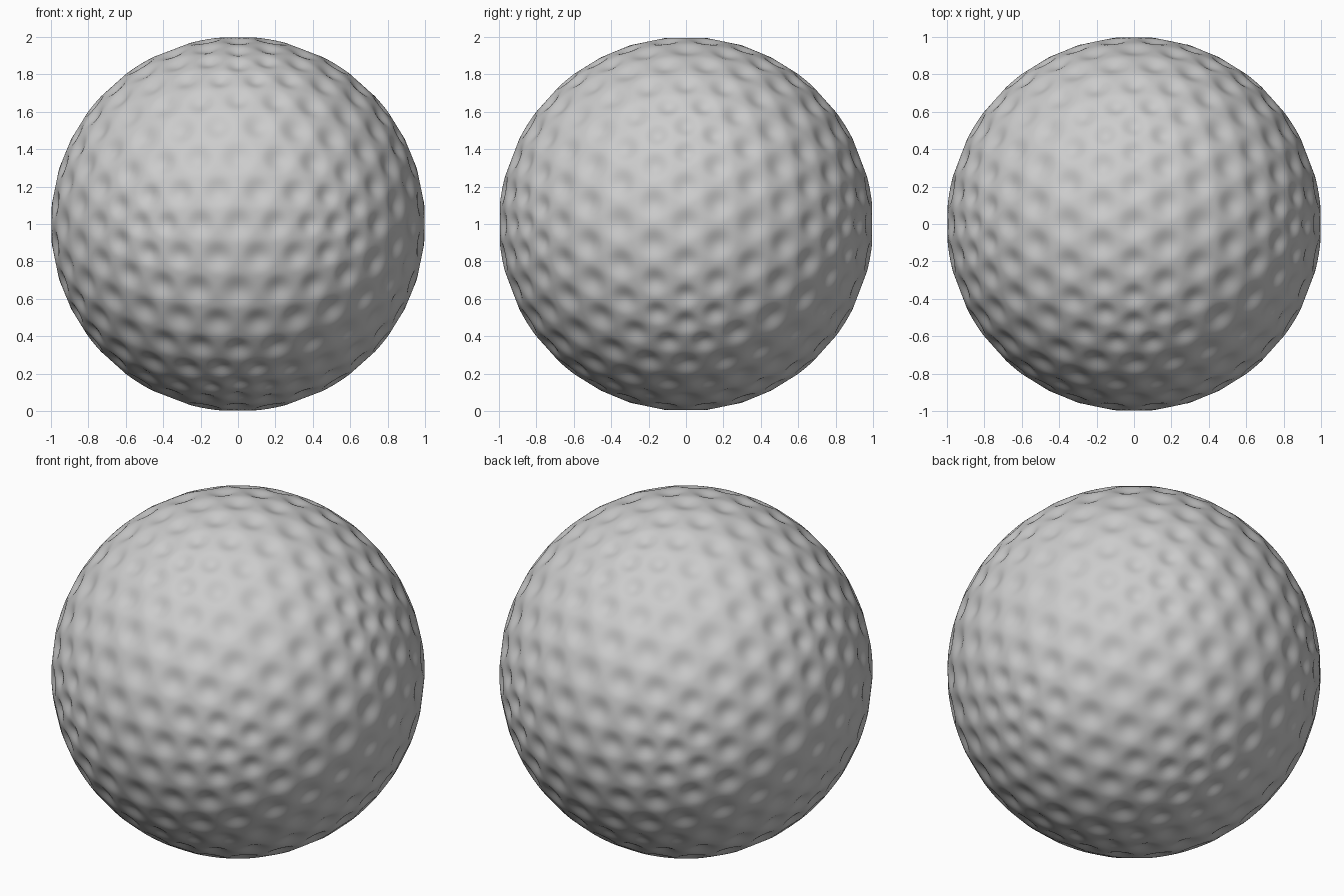
import bpy, bmesh, math
from itertools import combinations
from mathutils import Vector, kdtree

if "Cube" in bpy.data.objects:
    bpy.data.objects.remove(bpy.data.objects["Cube"])

FREQ = 6        # dimple spacings along each icosahedron edge
DEPTH = 0.021   # dimple depth

# Icosahedron corners with two-fold axes on x, y and z
phi = (1 + math.sqrt(5)) / 2
corners = []
for a in (-1, 1):
    for b in (-phi, phi):
        corners += [Vector((0, a, b)), Vector((a, b, 0)), Vector((b, 0, a))]

# Dimple centres: triangular grid on every face, pushed out to the sphere
centres = {}
for tri in combinations(corners, 3):
    if all((p - q).length < 2.1 for p, q in combinations(tri, 2)):
        for i in range(FREQ + 1):
            for j in range(FREQ + 1 - i):
                p = (tri[0] * i + tri[1] * j + tri[2] * (FREQ - i - j)).normalized()
                centres[tuple(round(c, 3) + 0.0 for c in p)] = p
centres = list(centres.values())

tree = kdtree.KDTree(len(centres))
for i, c in enumerate(centres):
    tree.insert(c, i)
tree.balance()
radius = [0.51 * tree.find_n(c, 2)[1][2] for c in centres]

# Ball surface pressed in with rounded dimples
bm = bmesh.new()
bmesh.ops.create_icosphere(bm, subdivisions=7, radius=1)
for v in bm.verts:
    n = v.co.normalized()
    _, i, d = tree.find(n)
    t = min(d / radius[i], 1)
    v.co = n * (1 - DEPTH * (0.5 + 0.5 * math.cos(math.pi * t))) + Vector((0, 0, 1))
for f in bm.faces:
    f.smooth = True
mesh = bpy.data.meshes.new("dimpled_ball")
bm.to_mesh(mesh)
bm.free()
ball = bpy.data.objects.new("dimpled_ball", mesh)
bpy.context.collection.objects.link(ball)
